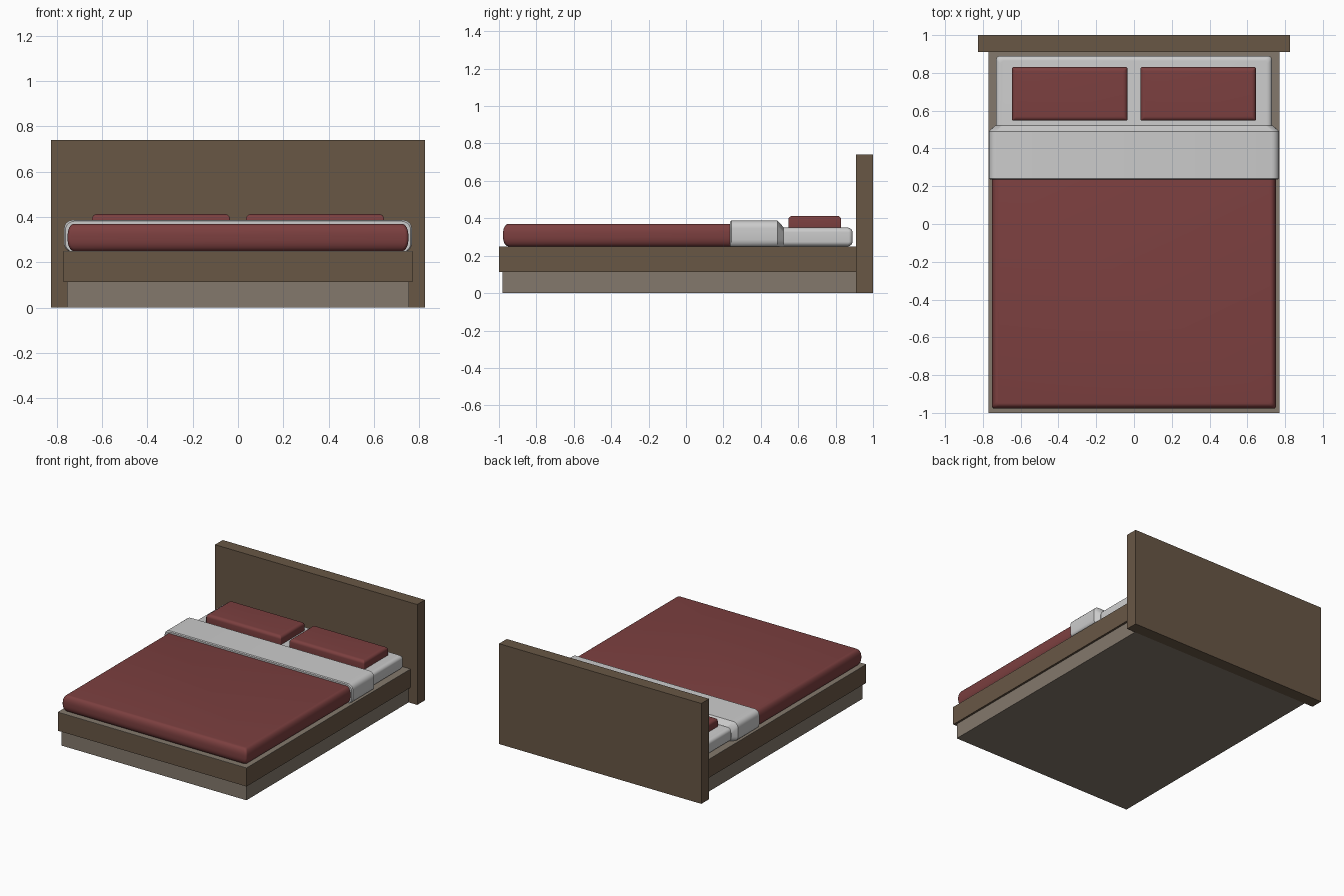
import bpy, bmesh, math

if "Cube" in bpy.data.objects:
    bpy.data.objects.remove(bpy.data.objects["Cube"])


def material(name, rgb):
    m = bpy.data.materials.new(name)
    m.diffuse_color = (*rgb, 1)
    m.use_nodes = True
    m.node_tree.nodes["Principled BSDF"].inputs["Base Color"].default_value = m.diffuse_color
    return m


WOOD = material("dark_wood", (0.14, 0.095, 0.06))
PALE = material("pale_wood", (0.23, 0.19, 0.15))
RED = material("red_cloth", (0.20, 0.05, 0.05))


def finish(name, bm, mat, smooth):
    bmesh.ops.recalc_face_normals(bm, faces=bm.faces)
    me = bpy.data.meshes.new(name)
    bm.to_mesh(me)
    bm.free()
    ob = bpy.data.objects.new(name, me)
    bpy.context.collection.objects.link(ob)
    if mat:
        me.materials.append(mat)
    if smooth:
        bpy.ops.object.select_all(action='DESELECT')
        ob.select_set(True)
        bpy.context.view_layer.objects.active = ob
        bpy.ops.object.shade_smooth_by_angle(angle=math.radians(35))
    return ob


def loft(name, rings, mat=None, smooth=True):
    """Skin a list of equal-length point rings and cap both ends."""
    bm = bmesh.new()
    vs = [[bm.verts.new(p) for p in r] for r in rings]
    n = len(vs[0])
    for a, b in zip(vs, vs[1:]):
        for i in range(n):
            j = (i + 1) % n
            bm.faces.new((a[i], a[j], b[j], b[i]))
    bm.faces.new(vs[0])
    bm.faces.new(vs[-1])
    return finish(name, bm, mat, smooth)


def rounded(u0, u1, v0, v1, r, seg=5):
    """Rounded rectangle outline."""
    pts = []
    corners = [(u1 - r, v1 - r), (u0 + r, v1 - r), (u0 + r, v0 + r), (u1 - r, v0 + r)]
    for k, (cu, cv) in enumerate(corners):
        for i in range(seg + 1):
            a = math.pi / 2 * (k + i / seg)
            pts.append((cu + r * math.cos(a), cv + r * math.sin(a)))
    return pts


def box(name, x0, x1, y0, y1, z0, z1, mat):
    rect = [(x0, y0), (x1, y0), (x1, y1), (x0, y1)]
    return loft(name, [[(x, y, z) for x, y in rect] for z in (z0, z1)], mat, False)


def cushion(name, x0, x1, y0, y1, z0, z1, plan_r, edge_bot, edge_top, mat=None, seg=6):
    """Soft slab: rounded plan, top and bottom edges rolled in (width, height)."""
    prof = []
    for i in range(seg + 1):
        a = math.pi / 2 * i / seg
        prof.append((edge_bot[0] * (1 - math.sin(a)), z0 + edge_bot[1] * (1 - math.cos(a))))
    for i in range(seg + 1):
        a = math.pi / 2 * i / seg
        prof.append((edge_top[0] * (1 - math.cos(a)), z1 - edge_top[1] * (1 - math.sin(a))))
    rings = [[(x, y, z) for x, y in rounded(x0 + d, x1 - d, y0 + d, y1 - d, plan_r)]
             for d, z in prof]
    return loft(name, rings, mat)


# Wooden parts
box("headboard", -0.825, 0.825, 0.91, 1.0, 0, 0.74, WOOD)
box("plinth", -0.755, 0.755, -0.98, 0.91, 0, 0.12, PALE)
box("bed_frame", -0.77, 0.77, -1.0, 0.91, 0.113, 0.247, WOOD)
box("platform_top", -0.77, 0.77, -1.0, 0.91, 0.247, 0.25, PALE)

# Mattress and blanket
cushion("mattress", -0.73, 0.73, -0.94, 0.89, 0.25, 0.35, 0.02,
        (0.025, 0.025), (0.025, 0.025))
cushion("blanket", -0.752, 0.752, -0.978, 0.28, 0.25, 0.37, 0.015,
        (0.028, 0.05), (0.028, 0.05), RED)

# Folded sheet wrapped over the blanket, tapering towards the pillows
sections = [(0.235, 0.762, 0.382), (0.242, 0.768, 0.387),
            (0.49, 0.768, 0.387), (0.522, 0.735, 0.352)]
loft("folded_sheet", [[(x, y, z) for x, z in rounded(-w, w, 0.245, top, 0.04)]
                      for y, w, top in sections])

# Pillows
for side, x0 in (("left", -0.645), ("right", 0.035)):
    cushion("pillow_" + side, x0, x0 + 0.61, 0.547, 0.83, 0.345, 0.413, 0.006,
            (0.006, 0.01), (0.022, 0.022), RED)
